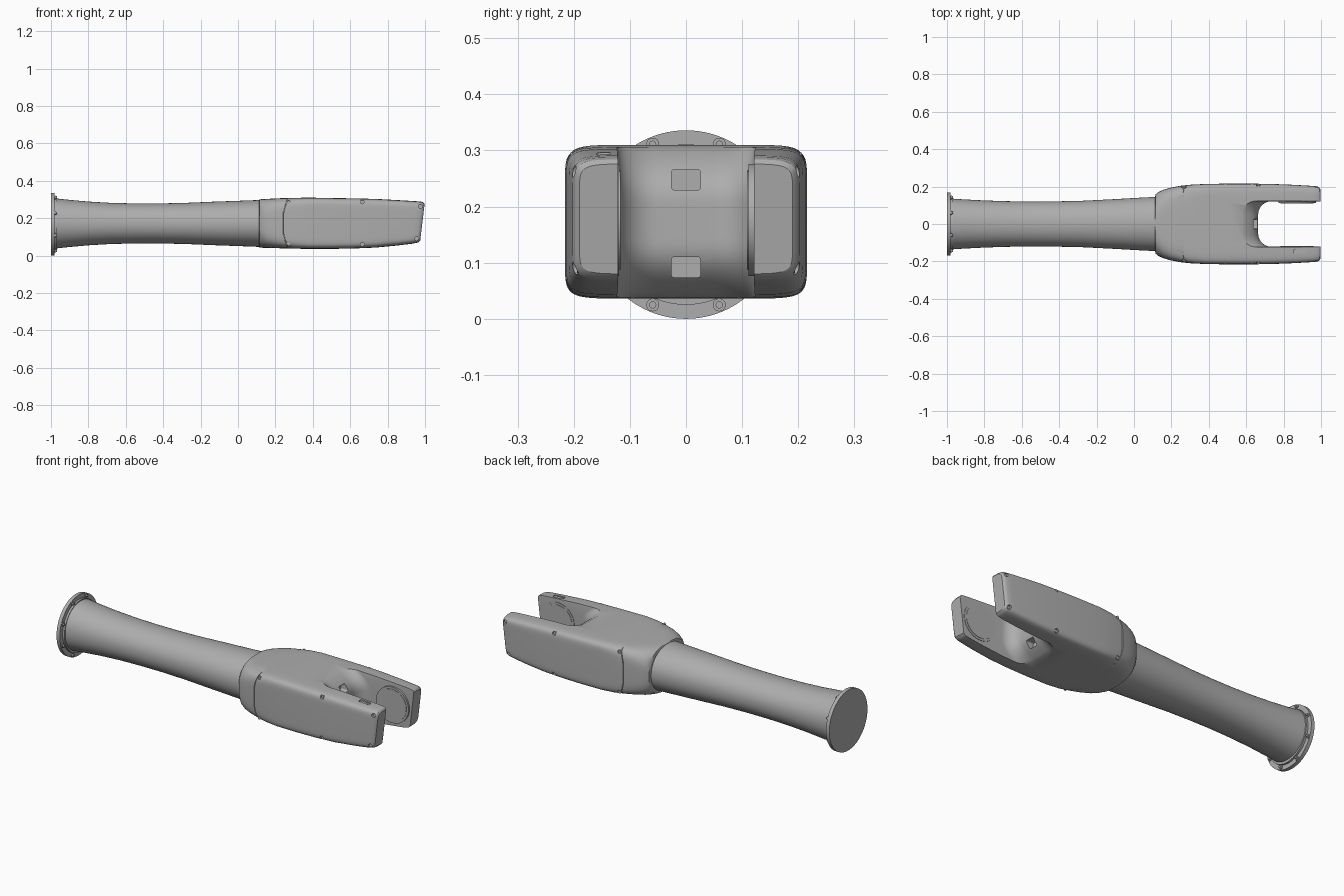
import bpy, bmesh, math
from mathutils import Matrix, Vector

cube = bpy.data.objects.get("Cube")
if cube:
    bpy.data.objects.remove(cube, do_unlink=True)

grey = bpy.data.materials.new("satin grey")
grey.use_nodes = True
COLOUR = (0.42, 0.42, 0.42, 1)
grey.diffuse_color = COLOUR
grey.node_tree.nodes["Principled BSDF"].inputs["Base Color"].default_value = COLOUR
AXIS = 0.168


def finish(name, bm):
    bmesh.ops.recalc_face_normals(bm, faces=bm.faces)
    mesh = bpy.data.meshes.new(name)
    bm.to_mesh(mesh)
    bm.free()
    mesh.materials.append(grey)
    obj = bpy.data.objects.new(name, mesh)
    bpy.context.collection.objects.link(obj)
    return obj


def activate(obj):
    bpy.ops.object.select_all(action='DESELECT')
    obj.select_set(True)
    bpy.context.view_layer.objects.active = obj


def smooth(obj):
    activate(obj)
    bpy.ops.object.shade_smooth_by_angle(angle=math.radians(32))
    return obj


def loft(name, rings):
    """Skin a list of equal-length closed rings and cap both ends."""
    bm = bmesh.new()
    loops = [[bm.verts.new(p) for p in ring] for ring in rings]
    n = len(loops[0])
    for a, b in zip(loops, loops[1:]):
        for i in range(n):
            j = (i + 1) % n
            bm.faces.new((a[i], a[j], b[j], b[i]))
    bm.faces.new(loops[0])
    bm.faces.new(loops[-1])
    return finish(name, bm)


def section(x, half_y, zc, half_z, n=2, bend=0, shear=0, count=72):
    """Superellipse across x; bend bows it and shear slants it along x."""
    ring = []
    for i in range(count):
        a = 2 * math.pi * (i + 0.5) / count
        c, s = math.cos(a), math.sin(a)
        y = math.copysign(abs(c) ** (2 / n), c) * half_y
        k = math.copysign(abs(s) ** (2 / n), s)
        ring.append((x + bend * k * k + shear * k * half_z, y, zc + k * half_z))
    return ring


def cylinder(name, start, axis, length, radius, sides=24):
    bm = bmesh.new()
    spin = Vector(axis).to_track_quat('Z', 'Y').to_matrix().to_4x4()
    place = Matrix.Translation(start) @ spin @ Matrix.Translation((0, 0, length / 2))
    bmesh.ops.create_cone(bm, cap_ends=True, segments=sides, radius1=radius,
                          radius2=radius, depth=length, matrix=place)
    return finish(name, bm)


def rounded_box(name, centre, size, vertical_axis, radius):
    bm = bmesh.new()
    bmesh.ops.create_cube(bm, size=1, matrix=Matrix.Translation(centre) @ Matrix.Diagonal((*size, 1)))
    edges = [e for e in bm.edges
             if abs((e.verts[0].co - e.verts[1].co).normalized()[vertical_axis]) > 0.9]
    bmesh.ops.bevel(bm, geom=edges, offset=radius, segments=4, profile=0.5, affect='EDGES')
    return finish(name, bm)


def cut(target, cutter):
    cutter.hide_render = True
    activate(target)
    mod = target.modifiers.new("cut", 'BOOLEAN')
    mod.operation = 'DIFFERENCE'
    mod.solver = 'EXACT'
    mod.object = cutter
    bpy.ops.object.modifier_apply(modifier=mod.name)
    bpy.data.objects.remove(cutter, do_unlink=True)


# Mounting flange with a raised step and bolt circle
smooth(cylinder("flange", (-1, 0, AXIS), (1, 0, 0), 0.02, 0.168, 96))
smooth(cylinder("flange_step", (-0.985, 0, AXIS), (1, 0, 0), 0.016, 0.143, 96))
for i in range(8):
    a = math.radians(22.5 + 45 * i)
    y, z = 0.155 * math.cos(a), AXIS + 0.155 * math.sin(a)
    smooth(cylinder("flange_washer", (-0.985, y, z), (1, 0, 0), 0.009, 0.0115))
    smooth(cylinder("flange_bolt", (-0.985, y, z), (1, 0, 0), 0.017, 0.0065, 12))

# Waisted tube, slightly wider than tall
tube = [(-0.975, 0.136, 0.134), (-0.9, 0.131, 0.126), (-0.8, 0.126, 0.117),
        (-0.68, 0.122, 0.110), (-0.55, 0.120, 0.107), (-0.42, 0.121, 0.107),
        (-0.28, 0.124, 0.110), (-0.14, 0.131, 0.116), (0.0, 0.139, 0.121), (0.13, 0.146, 0.126)]
smooth(loft("tube", [section(x, hy, AXIS + 0.004, hz, 2.1) for x, hy, hz in tube]))

# Forked body: x, half width, centre height, half height, squareness, bow, slant
body_rings = [
    (0.113, 0.148, 0.172, 0.127, 2.3, 0, 0), (0.116, 0.159, 0.172, 0.129, 2.7, 0, 0),
    (0.13, 0.171, 0.172, 0.130, 3.2, 0, 0), (0.155, 0.182, 0.172, 0.131, 4, 0, 0),
    (0.19, 0.193, 0.173, 0.133, 5.2, 0.01, 0),
    (0.236, 0.203, 0.173, 0.135, 7, 0.03, 0), (0.237, 0.199, 0.173, 0.135, 7, 0.03, 0),
    (0.240, 0.199, 0.173, 0.135, 7, 0.03, 0), (0.241, 0.204, 0.173, 0.135, 7, 0.03, 0),
    (0.30, 0.210, 0.173, 0.136, 8.5, 0.01, 0), (0.38, 0.214, 0.173, 0.137, 10, 0, 0),
    (0.5, 0.216, 0.172, 0.136, 10, 0, 0), (0.62, 0.216, 0.172, 0.134, 10, 0, 0),
    (0.74, 0.214, 0.173, 0.130, 10, 0, 0.02), (0.86, 0.209, 0.175, 0.121, 10, 0, 0.06),
    (0.94, 0.204, 0.177, 0.114, 10, 0, 0.11), (0.968, 0.202, 0.178, 0.110, 10, 0, 0.12),
    (0.979, 0.198, 0.178, 0.106, 10, 0, 0.12), (0.986, 0.190, 0.178, 0.098, 10, 0, 0.12)]
body = loft("forked_body", [section(*r) for r in body_rings])


# Saddle slot: a U in plan whose back wall flares toward top and bottom
def slot_ring(z, back, half):
    r = 0.07
    ring = [(1.2, half, z)]
    for side in (1, -1):
        arc = []
        for i in range(13):
            a = math.pi / 2 * i / 12
            arc.append((back + r - r * math.sin(a), side * (half - r + r * math.cos(a)), z))
        ring += arc if side == 1 else arc[::-1]
    return ring + [(1.2, -half, z)]


slot = []
for i in range(-16, 17):
    t = abs(i) / 16
    flare = max(0, t - 0.2) / 0.8
    slot.append(slot_ring(AXIS + 0.004 + 0.155 * i / 16, 0.664 - 0.13 * flare ** 2.4,
                          0.121 + 0.007 * t ** 8))
cut(body, loft("slot_cutter", slot))

# Cable windows in the saddle, small port on the right prong
for z in (0.248, 0.092):
    cut(body, rounded_box("window_cutter", (0.665, 0, z), (0.10, 0.052, 0.037), 0, 0.006))
cut(body, rounded_box("port_cutter", (0.885, -0.147, 0.30), (0.066, 0.024, 0.024), 2, 0.008))
smooth(rounded_box("port_plug", (0.885, -0.147, 0.284), (0.035, 0.012, 0.014), 2, 0.004))

# Countersunk cover screws on both sides
screws = [(0.27, 0.287, 0.203), (0.27, 0.060, 0.203), (0.665, 0.288, 0.210),
          (0.665, 0.060, 0.210), (0.975, 0.263, 0.196), (0.955, 0.090, 0.198)]
for side in (1, -1):
    for x, z, y in screws:
        cut(body, cylinder("screw_cutter", (x, side * (y - 0.008), z), (0, side, 0), 0.05, 0.011, 20))
        smooth(cylinder("cover_screw", (x, side * (y - 0.012), z), (0, side, 0), 0.008, 0.008, 16))
smooth(body)

# Joint discs on the inner faces of the prongs
for side, face in ((1, 0.109), (-1, 0.117)):
    smooth(cylinder("joint_rim", (0.872, side * 0.13, 0.176), (0, -side, 0), 0.13 - face - 0.002, 0.100, 64))
    smooth(cylinder("joint_disc", (0.872, side * 0.13, 0.176), (0, -side, 0), 0.13 - face, 0.088, 64))
